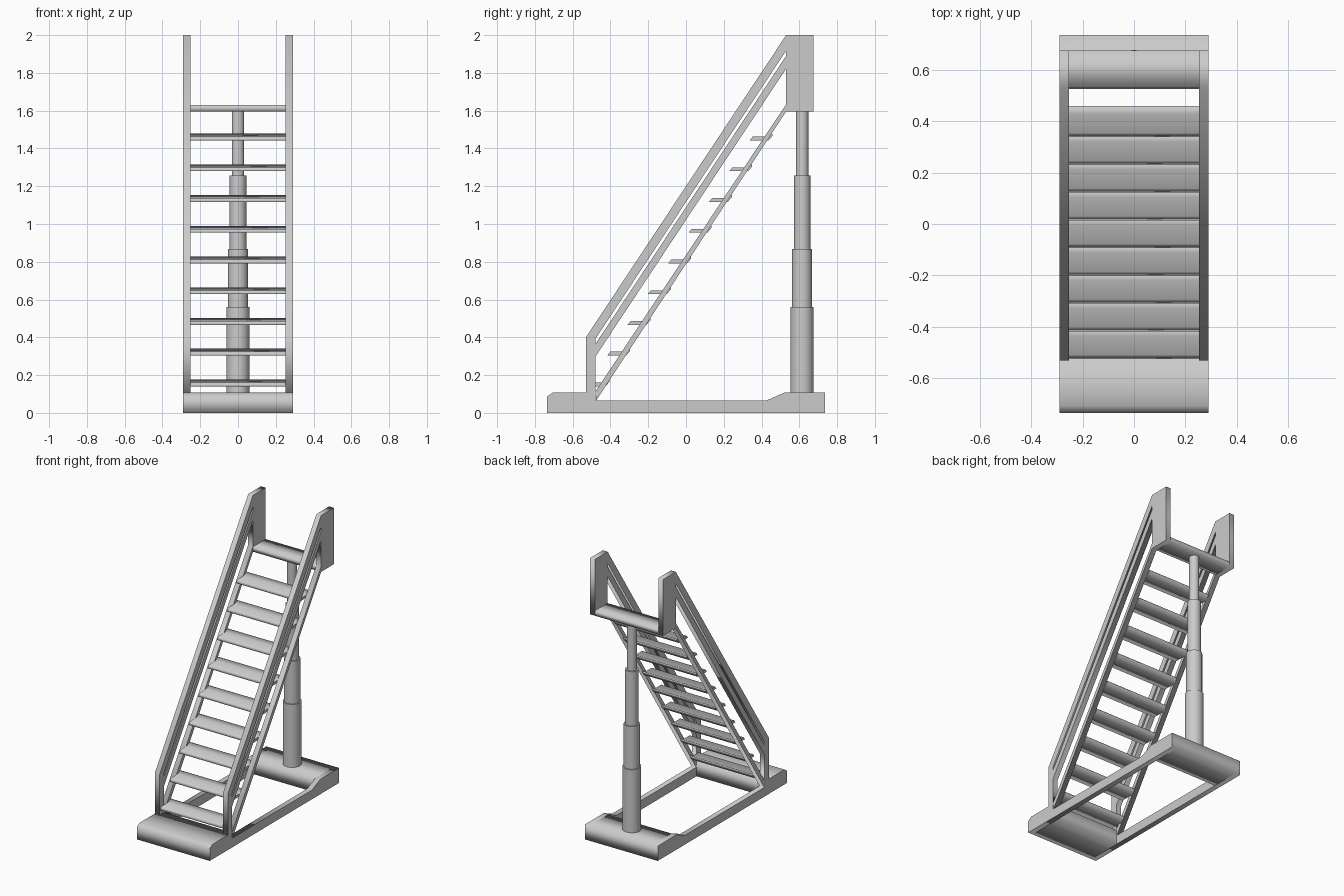
import bpy
from math import radians

if "Cube" in bpy.data.objects:
    bpy.data.objects.remove(bpy.data.objects["Cube"])


def extrude_profile(name, loops, x0, x1):
    """Extrude closed (y, z) loops along x; loops after the first are holes."""
    cu = bpy.data.curves.new(name, 'CURVE')
    cu.dimensions = '2D'
    cu.fill_mode = 'BOTH'
    cu.extrude = (x1 - x0) / 2
    for loop in loops:
        sp = cu.splines.new('POLY')
        sp.points.add(len(loop) - 1)
        for p, (y, z) in zip(sp.points, loop):
            p.co = (y, z, 0, 1)
        sp.use_cyclic_u = True
    ob = bpy.data.objects.new(name, cu)
    bpy.context.collection.objects.link(ob)
    ob.rotation_euler = (radians(90), 0, radians(90))
    ob.location.x = (x0 + x1) / 2
    bpy.ops.object.select_all(action='DESELECT')
    ob.select_set(True)
    bpy.context.view_layer.objects.active = ob
    bpy.ops.object.convert(target='MESH')
    return bpy.context.object


IN, OUT = 0.252, 0.29      # inner and outer x of the side frames
BASE, BEAM = 0.107, 0.066  # base block and side beam heights

# Base: front and back blocks joined by low side beams
nose = [(-0.735, 0), (-0.735, 0.087), (-0.705, BASE)]
extrude_profile("base_front", [nose + [(-0.48, BASE), (-0.48, 0)]], -IN, IN)
extrude_profile("base_back", [[(0.525, 0), (0.525, BASE), (0.735, BASE), (0.735, 0)]], -IN, IN)
beam = nose + [(-0.48, BASE), (-0.48, BEAM), (0.426, BEAM),
               (0.52, BASE), (0.735, BASE), (0.735, 0)]

# Side frame: post, two sloping rails, stringer and top panel in one outline
frame = [(-0.53, BASE), (-0.53, 0.40), (0.53, 2.0), (0.675, 2.0), (0.675, 1.595),
         (0.53, 1.595), (-0.475, BEAM), (-0.48, BASE)]
slot = [(-0.48, 0.364), (-0.48, 0.391), (0.53, 1.917), (0.53, 1.89)]
opening = [(-0.48, 0.113), (-0.48, 0.297), (0.53, 1.822), (0.53, 1.634)]
for side, x0, x1 in (("left", -OUT, -IN), ("right", IN, OUT)):
    extrude_profile("base_beam_" + side, [beam], x0, x1)
    extrude_profile("side_frame_" + side, [frame, slot, opening], x0, x1)

# Treads with slanted nose and raised back lip
tread = [(-0.525, 0.141), (-0.509, 0.161), (-0.435, 0.161), (-0.404, 0.177),
         (-0.404, 0.166), (-0.425, 0.141)]
for i in range(9):
    extrude_profile(f"tread_{i + 1}",
                    [[(y + i * 0.1078, z + i * 0.1627) for y, z in tread]], -IN, IN)

# Top landing
extrude_profile("landing", [[(0.53, 1.595), (0.53, 1.63), (0.675, 1.63), (0.675, 1.595)]], -IN, IN)

# Telescopic column under the landing
z0 = BASE
for i, (r, z1) in enumerate(((0.061, 0.56), (0.053, 0.867), (0.044, 1.257), (0.033, 1.595))):
    bpy.ops.mesh.primitive_cylinder_add(vertices=40, radius=r, depth=z1 - z0,
                                        location=(0, 0.615, (z0 + z1) / 2))
    bpy.context.object.name = f"column_stage_{i + 1}"
    bpy.ops.object.shade_smooth_by_angle()
    z0 = z1
